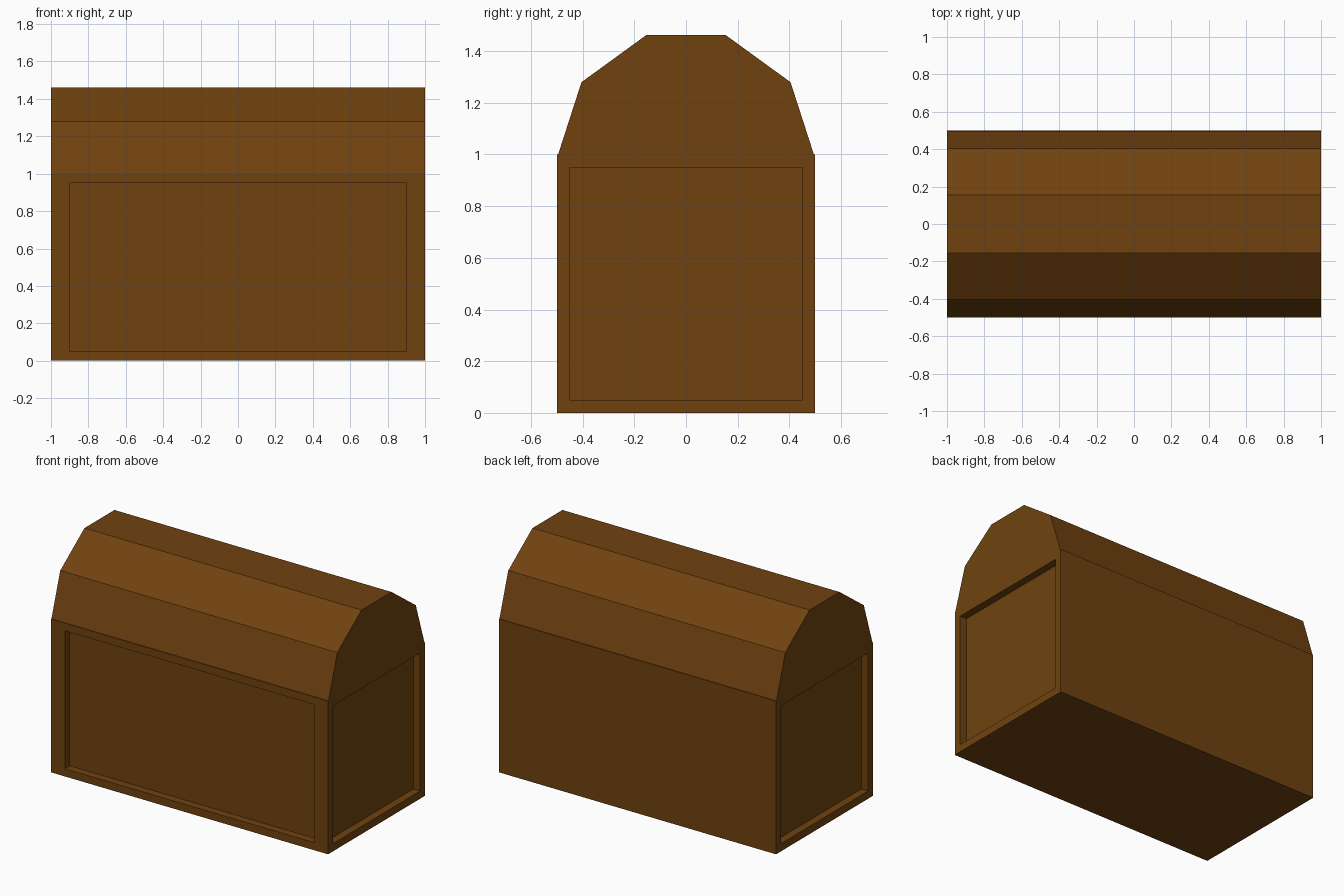
import bpy, bmesh, math
from mathutils import Vector

if "Cube" in bpy.data.objects:
    bpy.data.objects.remove(bpy.data.objects["Cube"])

wood = bpy.data.materials.new("brown_wood")
wood.diffuse_color = (0.16, 0.055, 0.005, 1)
wood.use_nodes = True
wood.node_tree.nodes["Principled BSDF"].inputs["Base Color"].default_value = wood.diffuse_color


def finish(bm, name):
    bmesh.ops.recalc_face_normals(bm, faces=bm.faces[:])
    mesh = bpy.data.meshes.new(name)
    bm.to_mesh(mesh)
    bm.free()
    mesh.materials.append(wood)
    obj = bpy.data.objects.new(name, mesh)
    bpy.context.collection.objects.link(obj)
    return obj


# Chest body: box with a recessed panel on the front and both ends (plain back)
DEPTH = 0.05
SCALE = 0.9
bm = bmesh.new()
bmesh.ops.create_cube(bm, size=1)
for v in bm.verts:
    v.co = Vector((v.co.x * 2, v.co.y, v.co.z + 0.5))
bm.normal_update()
panels = [f for f in bm.faces if f.normal.y < -0.9 or abs(f.normal.x) > 0.9]
for face in panels:
    normal, centre = face.normal.copy(), face.calc_center_median()
    # rim: inset in place, then scale the inner face to its final proportion
    bmesh.ops.inset_individual(bm, faces=[face], thickness=0.01)
    half = {0: Vector((0, 0.5, 0.5)), 1: Vector((1, 0, 0.5))}[0 if abs(normal.x) > 0.9 else 1]
    for v in face.verts:
        d = v.co - centre
        v.co = centre + Vector([math.copysign(h * SCALE, c) if h else 0 for c, h in zip(d, half)])
    # recess: extrude the inner face inwards
    bmesh.ops.inset_individual(bm, faces=[face], thickness=0)
    bmesh.ops.translate(bm, verts=face.verts, vec=-normal * DEPTH)
finish(bm, "chest_body")

# Lid: upper half of a ten-sided barrel, sunk slightly into the body
R, CENTRE_Z = 0.5, 0.986
arc = [(R * math.cos(math.radians(36 * i)), CENTRE_Z + R * math.sin(math.radians(36 * i)))
       for i in range(1, 5)]
profile = [(0.495, 1.0)] + arc + [(-0.495, 1.0)]
bm = bmesh.new()
end = bm.faces.new([bm.verts.new((-1, y, z)) for y, z in profile])
ext = bmesh.ops.extrude_face_region(bm, geom=[end], use_keep_orig=True)
bmesh.ops.translate(bm, vec=(2, 0, 0),
                    verts=[g for g in ext["geom"] if isinstance(g, bmesh.types.BMVert)])
finish(bm, "chest_lid")
